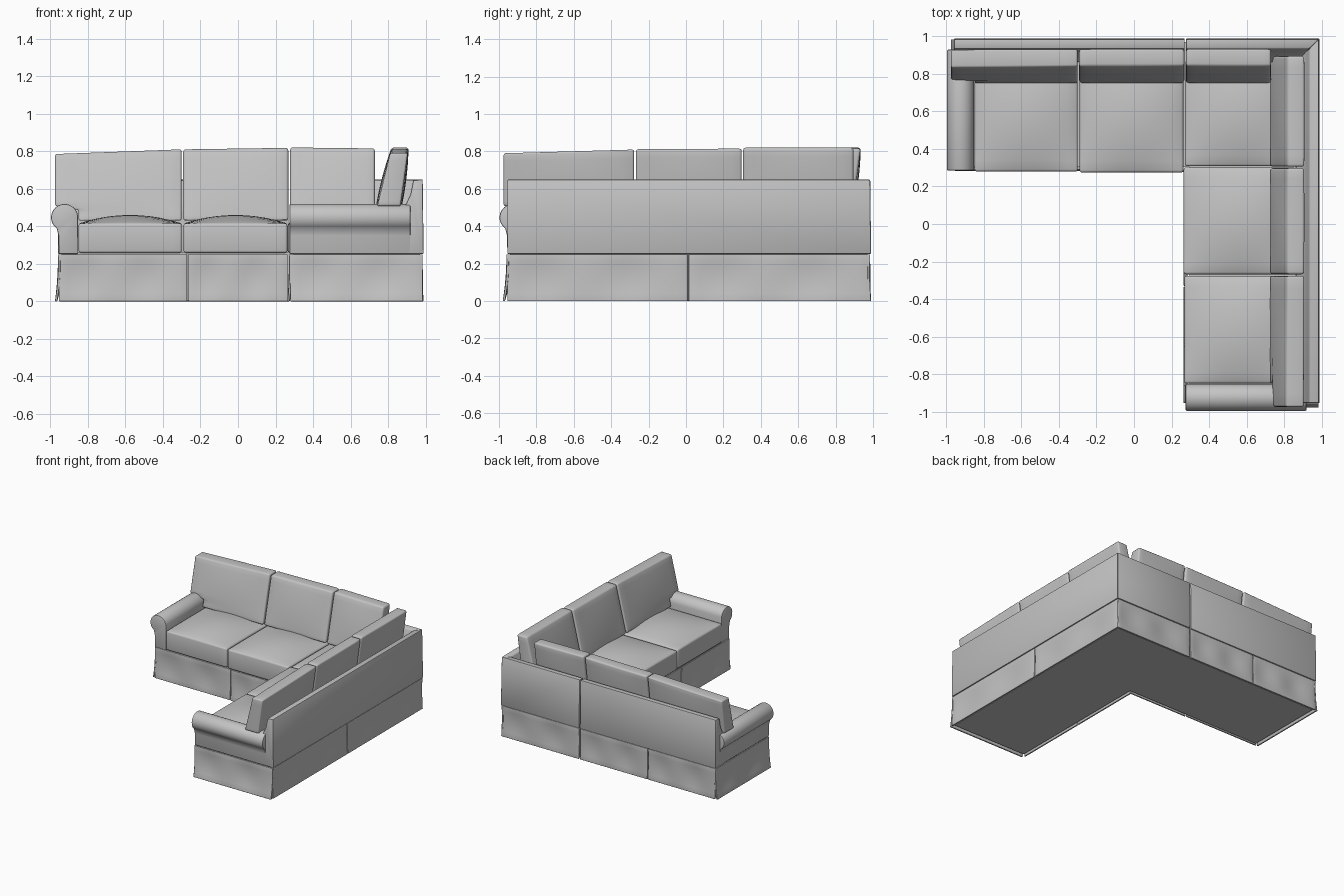
import bpy, bmesh, math
from mathutils import Vector

if "Cube" in bpy.data.objects:
    bpy.data.objects.remove(bpy.data.objects["Cube"])

fabric = bpy.data.materials.new("grey fabric")
fabric.diffuse_color = (0.55, 0.55, 0.55, 1)
fabric.use_nodes = True
fabric.node_tree.nodes["Principled BSDF"].inputs["Base Color"].default_value = fabric.diffuse_color


def finish(name, bm, bevel=0.0, segs=3):
    bmesh.ops.recalc_face_normals(bm, faces=bm.faces)
    if bevel:
        edges = [e for e in bm.edges if len(e.link_faces) == 2 and e.calc_face_angle() > 0.7]
        bmesh.ops.bevel(bm, geom=edges, offset=bevel, segments=segs, profile=0.5,
                        affect='EDGES', clamp_overlap=True)
    me = bpy.data.meshes.new(name)
    bm.to_mesh(me)
    bm.free()
    me.materials.append(fabric)
    ob = bpy.data.objects.new(name, me)
    bpy.context.collection.objects.link(ob)
    bpy.ops.object.select_all(action='DESELECT')
    ob.select_set(True)
    bpy.context.view_layer.objects.active = ob
    bpy.ops.object.shade_smooth_by_angle(angle=math.radians(35))
    return ob


def slab(name, f, ss, ts, bevel):
    """Closed two-sided grid; f(s, t, side) gives each point."""
    bm = bmesh.new()
    g = [[[bm.verts.new(f(s, t, k)) for t in ts] for s in ss] for k in (0, 1)]
    n, m = len(ss), len(ts)
    for k in (0, 1):
        for i in range(n - 1):
            for j in range(m - 1):
                bm.faces.new((g[k][i][j], g[k][i + 1][j], g[k][i + 1][j + 1], g[k][i][j + 1]))
    ring = [(i, 0) for i in range(n - 1)] + [(n - 1, j) for j in range(m - 1)]
    ring += [(i, m - 1) for i in range(n - 1, 0, -1)] + [(0, j) for j in range(m - 1, 0, -1)]
    for (a, b), (c, d) in zip(ring, ring[1:] + ring[:1]):
        bm.faces.new((g[0][a][b], g[0][c][d], g[1][c][d], g[1][a][b]))
    return finish(name, bm, bevel)


def steps(n):
    return [i / n for i in range(n + 1)]


def puff(s, t):
    return (1 - (2 * s - 1) ** 2) * (1 - (2 * t - 1) ** 2)


def prism(name, pts, place, start, end, bevel):
    """Extrude a (depth, z) profile; place(along, depth, z) orients it."""
    bm = bmesh.new()
    rings = [[bm.verts.new(place(e(d) if callable(e) else e, d, z)) for d, z in pts]
             for e in (start, end)]
    n = len(pts)
    for i in range(n):
        j = (i + 1) % n
        bm.faces.new((rings[0][i], rings[0][j], rings[1][j], rings[1][i]))
    bm.faces.new(rings[0])
    bm.faces.new(rings[1])
    return finish(name, bm, bevel, 2)


def box(name, x0, x1, y0, y1, z0, z1):
    return prism(name, [(y0, z0), (y1, z0), (y1, z1), (y0, z1)],
                 lambda a, d, z: Vector((a, d, z)), x0, x1, 0)


# Orientation of the two wings: along x with depth y, or along y with depth x
def rear(a, d, z): return Vector((a, d, z))
def side(a, d, z): return Vector((d, a, z))
def left(a, d, z): return Vector((-d, a, z))
def front(a, d, z): return Vector((a, -d, z))


# Inner base under the seats
box("rear_base", -0.94, 0.97, 0.305, 0.97, 0.004, 0.262)
box("side_base", 0.295, 0.97, -0.94, 0.31, 0.004, 0.261)


# Skirt panels, listed as start, end, bottom flare
def skirt(name, a, b, flare):
    a, b = Vector((*a, 0)), Vector((*b, 0))
    d = (b - a).normalized()
    nrm = Vector((d.y, -d.x, 0))

    def f(s, t, k):
        sag = 0.013 * math.sin(math.pi * t) * (0.5 - 0.5 * math.cos(4 * math.pi * s + 1))
        out = flare * (1 - t) ** 2 - sag - (0 if k else 0.012)
        return a.lerp(b, s) + nrm * out + Vector((0, 0, 0.25 * t))
    slab(name, f, steps(16), steps(6), 0.003)


skirts = [((-0.955, 0.29), (-0.272, 0.29), 0.008), ((-0.264, 0.285), (0.265, 0.285), 0.008),
          ((0.272, 0.285), (0.272, -0.33), 0.008), ((0.272, -0.335), (0.272, -0.955), 0.008),
          ((0.28, -0.96), (0.985, -0.96), 0.02),
          ((0.985, -0.955), (0.985, 0.008), 0.004), ((0.985, 0.014), (0.985, 0.985), 0.004),
          ((0.985, 0.985), (0.28, 0.985), 0.004), ((0.27, 0.985), (-0.34, 0.985), 0.004),
          ((-0.345, 0.985), (-0.955, 0.985), 0.004), ((-0.96, 0.985), (-0.96, 0.29), 0.016)]
for i, (a, b, fl) in enumerate(skirts):
    skirt(f"skirt_panel_{i + 1}", a, b, fl)

# Back frames, mitred at the corner
frame = [(0.86, 0.252), (0.865, 0.49), (0.895, 0.515), (0.92, 0.57), (0.935, 0.645),
         (0.985, 0.65), (0.99, 0.252)]
prism("rear_back_frame_left", frame, rear, -0.96, 0.27, 0.006)
prism("rear_back_frame_corner", frame, rear, 0.277, lambda d: d, 0.006)
prism("side_back_frame", frame, side, -0.955, lambda d: d, 0.006)

# Rolled arms
c, r = (0.925, 0.447), 0.072
roll = [(c[0] + r * math.cos(math.radians(q)), c[1] + r * math.sin(math.radians(q)))
        for q in range(170, -61, -15)]
arm = [(0.852, 0.252)] + roll + [(0.957, 0.35), (0.955, 0.252)]
prism("left_arm", arm, left, 0.285, 0.93, 0.006)
prism("front_arm", arm, front, 0.275, 0.92, 0.006)


# Seat cushions with a crowned top
def seat(name, x0, x1, y0, y1):
    def f(s, t, k):
        z = 0.415 + 0.045 * puff(s, t) if k else 0.258
        return Vector((x0 + (x1 - x0) * s, y0 + (y1 - y0) * t, z))
    slab(name, f, steps(10), steps(10), 0.012)


seat("seat_left", -0.85, -0.3, 0.28, 0.87)
seat("seat_middle", -0.29, 0.263, 0.275, 0.87)
seat("seat_corner", 0.272, 0.86, 0.308, 0.87)
seat("seat_side", 0.265, 0.86, -0.268, 0.302)
seat("seat_front", 0.268, 0.86, -0.85, -0.277)


# Leaning back cushions; a wing widens the cushion above the arm
def back(name, place, shift, u0, u1, z0, z1, wing=0.0):
    rows = [0, 0.08, 0.16, 0.22, 0.29, 0.4, 0.52, 0.64, 0.76, 0.88, 1]

    def f(s, t, k):
        lo = u0 + (wing if t < 0.2 else 0)
        z = 0.43 + (z0 + (z1 - z0) * s - 0.43) * t
        lean = (0.855 + 0.14 * (z - 0.43)) if k else (0.725 + 0.24 * (z - 0.43))
        bulge = 0.012 * puff(s, t) * (1 if k else -1)
        return place(lo + (u1 - lo) * s, lean + bulge + shift, z)
    slab(name, f, steps(10), rows, 0.013)


back("rear_cushion_left", rear, 0.025, -0.975, -0.302, 0.785, 0.81, 0.125)
back("rear_cushion_middle", rear, 0.025, -0.292, 0.268, 0.81, 0.818)
back("rear_cushion_corner", rear, 0.025, 0.278, 0.73, 0.82, 0.815)
back("side_cushion_front", side, 0, -0.975, -0.278, 0.79, 0.81, 0.125)
back("side_cushion_middle", side, 0, -0.268, 0.298, 0.812, 0.815)
back("side_cushion_corner", side, 0, 0.306, 0.895, 0.82, 0.82)
